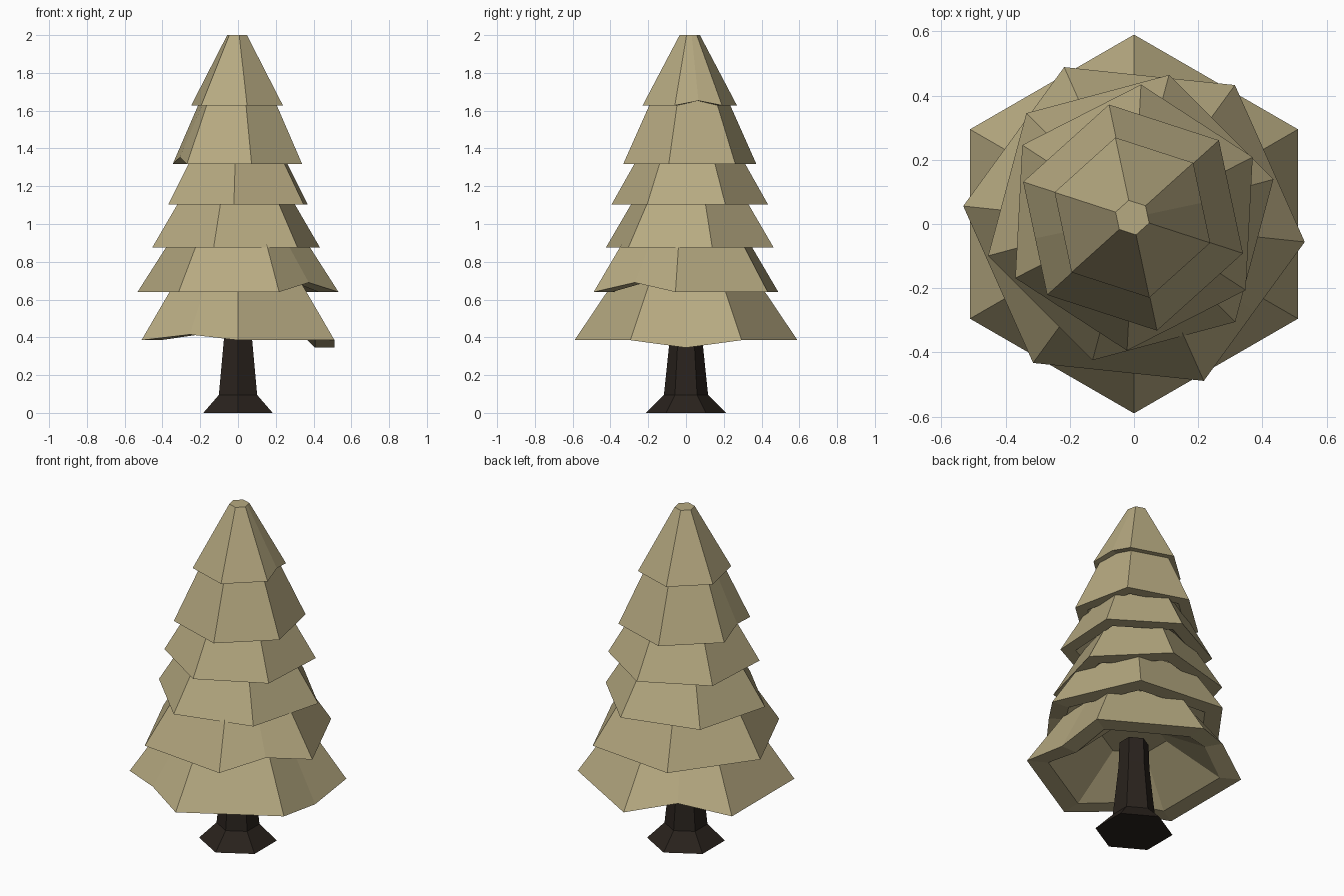
import bpy, bmesh
from math import sin, cos, radians

if "Cube" in bpy.data.objects:
    bpy.data.objects.remove(bpy.data.objects["Cube"])


def material(name, rgb):
    m = bpy.data.materials.new(name)
    m.diffuse_color = (*rgb, 1)
    m.use_nodes = True
    m.node_tree.nodes["Principled BSDF"].inputs["Base Color"].default_value = m.diffuse_color
    return m


FOLIAGE = material("dry_foliage", (0.47, 0.40, 0.22))
BARK = material("dark_bark", (0.022, 0.016, 0.012))


def hex_ring(bm, r, z, angle, centre=(0, 0), lifts=None):
    """Hexagon with edge midpoints (12 verts); lifts moves chosen midpoints in z."""
    lifts = lifts or {}
    cx, cy = centre
    pts = [(cx + r * cos(radians(angle + 60 * k)),
            cy + r * sin(radians(angle + 60 * k))) for k in range(6)]
    ring = []
    for k in range(6):
        (x0, y0), (x1, y1) = pts[k], pts[(k + 1) % 6]
        ring.append(bm.verts.new((x0, y0, z)))
        ring.append(bm.verts.new(((x0 + x1) / 2, (y0 + y1) / 2, z + lifts.get(k, 0))))
    return ring


def build(name, rings_fn, mat):
    """Bridge a chain of rings and cap both ends."""
    bm = bmesh.new()
    rings = rings_fn(bm)
    for a, b in zip(rings, rings[1:]):
        n = len(a)
        for i in range(n):
            j = (i + 1) % n
            bm.faces.new((a[i], a[j], b[j], b[i]))
    bm.faces.new(rings[0])
    bm.faces.new(rings[-1])
    bmesh.ops.recalc_face_normals(bm, faces=bm.faces)
    me = bpy.data.meshes.new(name)
    bm.to_mesh(me)
    bm.free()
    me.materials.append(mat)
    ob = bpy.data.objects.new(name, me)
    bpy.context.collection.objects.link(ob)
    return ob


# Trunk with flared foot
build("trunk", lambda bm: [hex_ring(bm, r, z, 90) for r, z in
                           ((0.212, 0), (0.117, 0.095), (0.085, 0.40), (0.08, 0.55))], BARK)

# Branch tiers: rim radius, rim z, top radius, top z, angle, centre, midpoint lifts
tiers = [
    (0.590, 0.385, 0.385, 0.69, 90, (0, 0), {0: 0.065, 2: 0.03, 4: -0.04}),
    (0.535, 0.640, 0.355, 0.92, 54, (0, 0), {4: 0.05}),
    (0.460, 0.875, 0.300, 1.14, 75, (-0.01, 0.02), {}),
    (0.415, 1.103, 0.270, 1.36, 87, (0, 0.02), {}),
    (0.360, 1.318, 0.200, 1.67, 102, (-0.003, 0.02), {1: 0.035}),
    (0.255, 1.628, 0.055, 2.00, 102, (-0.005, 0.02), {4: 0.025}),
]
for i, (r, z, rt, zt, ang, c, lifts) in enumerate(tiers, 1):
    # hollow skirt: inner ceiling, inner rim, outer rim, top
    build(f"branch_tier_{i}", lambda bm: [
        hex_ring(bm, r * 0.3, z + 0.2, ang, c),
        hex_ring(bm, r * 0.8, z, ang, c, lifts),
        hex_ring(bm, r, z, ang, c, lifts),
        hex_ring(bm, rt, zt, ang, c)], FOLIAGE)
